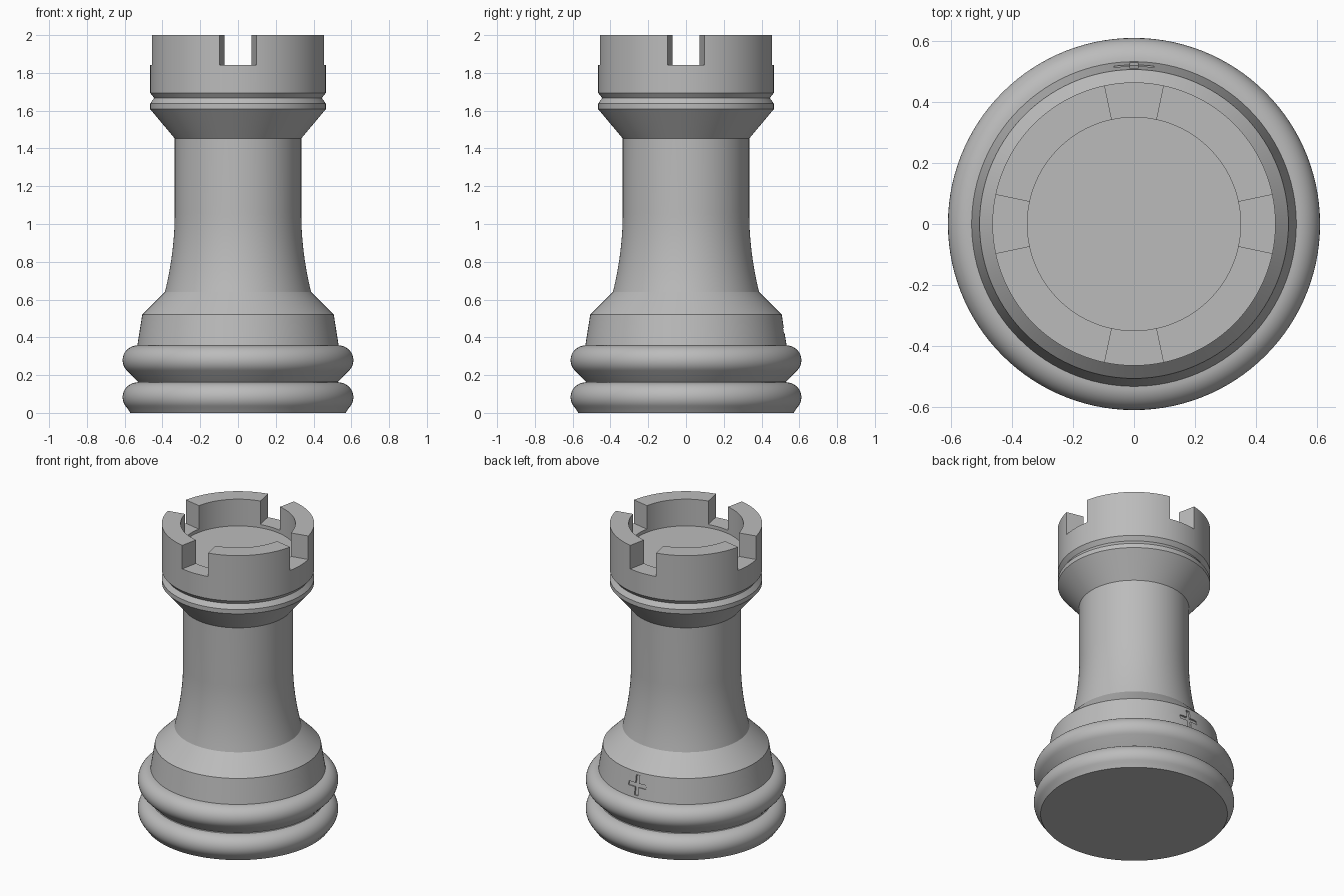
import bpy, bmesh
from math import sin, cos, radians
from mathutils import Matrix, Vector

SEGMENTS = 120

cube = bpy.data.objects.get("Cube")
if cube:
    bpy.data.objects.remove(cube)

grey = bpy.data.materials.new("plain_grey")
grey.use_nodes = True
grey.diffuse_color = (0.5, 0.5, 0.5, 1)
grey.node_tree.nodes["Principled BSDF"].inputs["Base Color"].default_value = (0.5, 0.5, 0.5, 1)


def make_object(name, bm):
    bmesh.ops.recalc_face_normals(bm, faces=bm.faces)
    mesh = bpy.data.meshes.new(name)
    bm.to_mesh(mesh)
    bm.free()
    mesh.materials.append(grey)
    ob = bpy.data.objects.new(name, mesh)
    bpy.context.collection.objects.link(ob)
    return ob


def lathe(name, profile):
    """Revolve (radius, height) points, closed on the axis, into a solid."""
    bm = bmesh.new()
    pts = [(0, profile[0][1])] + profile + [(0, profile[-1][1])]
    verts = [bm.verts.new((r, 0, z)) for r, z in pts]
    edges = [bm.edges.new(pair) for pair in zip(verts, verts[1:])]
    bmesh.ops.spin(bm, geom=verts + edges, cent=(0, 0, 0), axis=(0, 0, 1),
                   angle=radians(360), steps=SEGMENTS)
    bmesh.ops.remove_doubles(bm, verts=bm.verts, dist=0.0001)
    return make_object(name, bm)


def arc(r, z, radius, start, end, steps=14):
    angles = [radians(start + (end - start) * i / steps) for i in range(steps + 1)]
    return [(r + radius * cos(a), z + radius * sin(a)) for a in angles]


def cut(target, cutter):
    cutter.hide_render = True
    mod = target.modifiers.new("cut", 'BOOLEAN')
    mod.operation, mod.solver, mod.object = 'DIFFERENCE', 'EXACT', cutter
    bpy.context.view_layer.objects.active = target
    bpy.ops.object.modifier_apply(modifier=mod.name)
    bpy.data.objects.remove(cutter)


def smooth(ob):
    bpy.ops.object.select_all(action='DESELECT')
    ob.select_set(True)
    bpy.context.view_layer.objects.active = ob
    bpy.ops.object.shade_smooth_by_angle(angle=radians(20))


# Foot: two rounded rings under a tapered plinth with a sloping shoulder
foot = lathe("foot", [(0.57, 0)] + arc(0.533, 0.083, 0.078, -45, 90)
             + [(0.53, 0.165)] + arc(0.533, 0.279, 0.078, -45, 90)
             + [(0.507, 0.52), (0.387, 0.64)])

# Shaft: straight column flaring gently towards the foot
flare = [(0.335 + 0.052 * (1 - t / 12) ** 2, 0.64 + 0.42 * t / 12) for t in range(13)]
shaft = lathe("shaft", flare + [(0.335, 1.453)])

# Crown: cone, narrow band, groove, and a hollow wall
crown = lathe("crown", [(0.335, 1.453), (0.465, 1.608), (0.465, 1.637), (0.444, 1.667),
                        (0.465, 1.694), (0.465, 2.0), (0.35, 2.0), (0.35, 1.82)])

# Four radial gaps in the battlement
bm = bmesh.new()
for k in range(4):
    corners = [(r, a) for r, a in ((0.25, -12), (0.6, -12), (0.6, 12), (0.25, 12))]
    rings = []
    for z in (1.842, 2.1):
        rings.append([bm.verts.new((r * cos(radians(a + 90 * k)),
                                    r * sin(radians(a + 90 * k)), z)) for r, a in corners])
    low, high = rings
    bm.faces.new(low)
    bm.faces.new(high)
    for i in range(4):
        j = (i + 1) % 4
        bm.faces.new((low[i], low[j], high[j], high[i]))
cut(crown, make_object("gap_cutter", bm))

# Small engraved cross on the back of the plinth, following its taper
for size in ((0.026, 0.024, 0.13), (0.13, 0.024, 0.026)):
    bm = bmesh.new()
    bmesh.ops.create_cube(bm, size=1)
    bmesh.ops.scale(bm, vec=Vector(size), verts=bm.verts)
    place = Matrix.Translation((0, 0.521, 0.437)) @ Matrix.Rotation(radians(10), 4, 'X')
    bmesh.ops.transform(bm, matrix=place, verts=bm.verts)
    cut(foot, make_object("cross_cutter", bm))

for part in (foot, shaft, crown):
    smooth(part)
